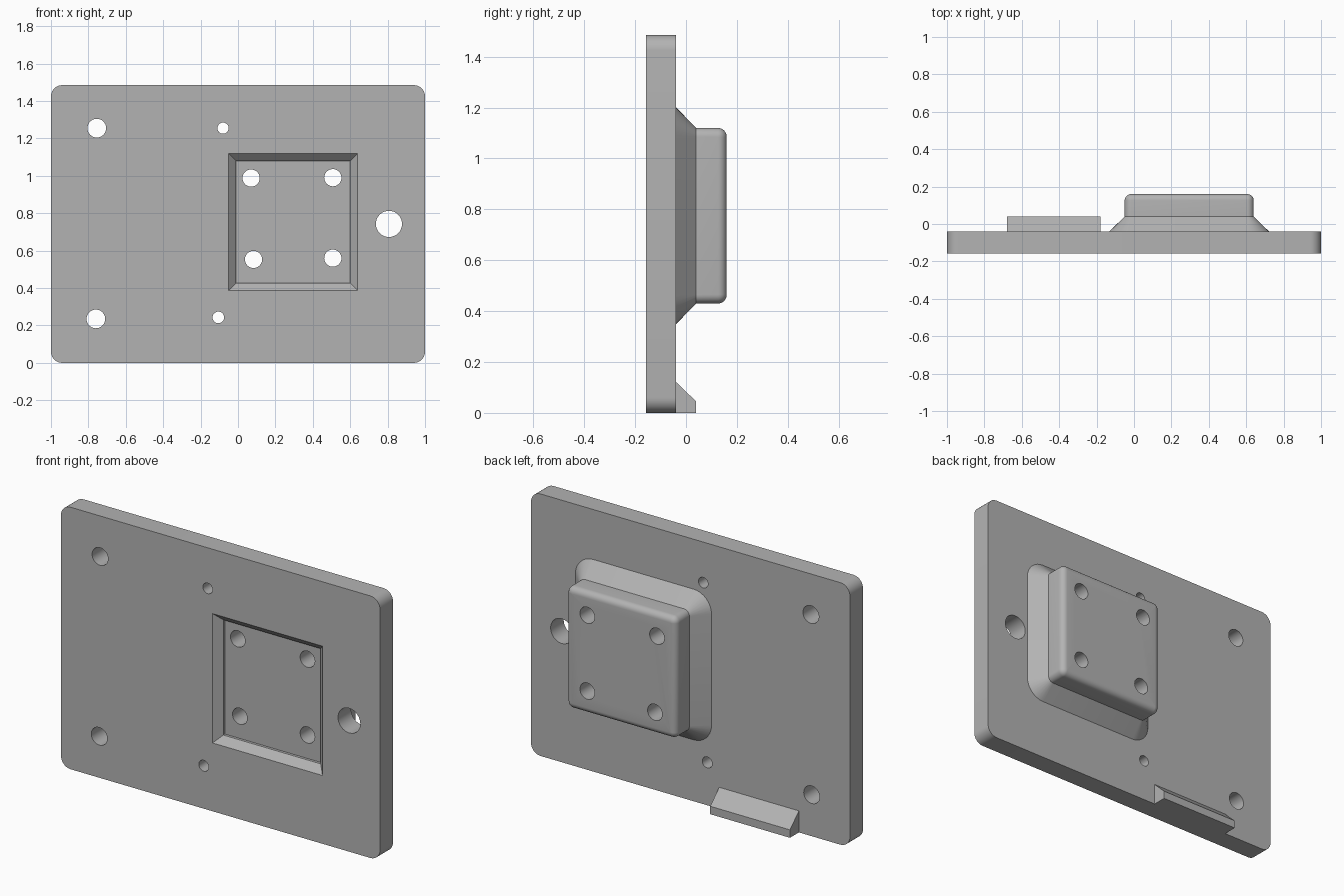
import bpy, bmesh, math

cube = bpy.data.objects.get("Cube")
if cube:
    bpy.data.objects.remove(cube, do_unlink=True)

grey = bpy.data.materials.new("plain_grey")
grey.use_nodes = True
grey.diffuse_color = (0.45, 0.45, 0.45, 1)
grey.node_tree.nodes["Principled BSDF"].inputs["Base Color"].default_value = (0.45, 0.45, 0.45, 1)

FRONT, BACK, OUT = -0.157, -0.04, 0.16


def outline(x0, x1, z0, z1, r, steps=8):
    """Rounded rectangle in the xz plane."""
    if r == 0:
        return [(x1, z1), (x0, z1), (x0, z0), (x1, z0)]
    pts = []
    centres = [(x1 - r, z1 - r), (x0 + r, z1 - r), (x0 + r, z0 + r), (x1 - r, z0 + r)]
    for q, (cx, cz) in enumerate(centres):
        for i in range(steps + 1):
            a = math.pi / 2 * (q + i / steps)
            pts.append((cx + r * math.cos(a), cz + r * math.sin(a)))
    return pts


def loft(name, sections):
    """Skin a list of (y, outline) sections and cap both ends."""
    bm = bmesh.new()
    rings = [[bm.verts.new((x, y, z)) for x, z in pts] for y, pts in sections]
    n = len(rings[0])
    for a, b in zip(rings, rings[1:]):
        for i in range(n):
            j = (i + 1) % n
            bm.faces.new((a[i], a[j], b[j], b[i]))
    bm.faces.new(rings[0])
    bm.faces.new(rings[-1][::-1])
    bmesh.ops.recalc_face_normals(bm, faces=bm.faces)
    mesh = bpy.data.meshes.new(name)
    bm.to_mesh(mesh)
    bm.free()
    mesh.materials.append(grey)
    obj = bpy.data.objects.new(name, mesh)
    bpy.context.collection.objects.link(obj)
    return obj


def combine(target, other, operation):
    """Apply a boolean and discard the second solid."""
    mod = target.modifiers.new(operation, 'BOOLEAN')
    mod.operation, mod.solver, mod.object = operation, 'EXACT', other
    bpy.context.view_layer.objects.active = target
    bpy.ops.object.modifier_apply(modifier=mod.name)
    bpy.data.objects.remove(other, do_unlink=True)


# Flat mounting plate
edge = outline(-1, 1, 0, 1.485, 0.06)
plate = loft("mounting_plate", [(FRONT, edge), (BACK, edge)])


# Raised boss: sloped skirt, straight sides, rounded rim
def boss_ring(grow, r):
    return outline(-0.05 - grow, 0.64 + grow, 0.43 - grow, 1.12 + grow, r)


sections = [(BACK - 0.03, boss_ring(0.082, 0.112)), (BACK, boss_ring(0.082, 0.112)),
            (0.04, boss_ring(0, 0.035))]
rim = 0.034
for i in range(7):
    a = math.pi / 2 * i / 6
    inset = rim * (1 - math.cos(a))
    sections.append((OUT - rim + rim * math.sin(a), boss_ring(-inset, 0.036 - inset)))
combine(plate, loft("boss", sections), 'UNION')


# Wedge foot along the bottom edge
def foot_ring(top):
    return outline(-0.68, -0.18, 0, top, 0)


combine(plate, loft("foot", [(BACK - 0.03, foot_ring(0.122)), (BACK, foot_ring(0.122)),
                             (0.04, foot_ring(0.045))]), 'UNION')

# Square recess with bevelled sides in the front
opening = outline(-0.05, 0.64, 0.387, 1.12, 0)
floor = outline(-0.01, 0.6, 0.427, 1.08, 0)
combine(plate, loft("recess", [(FRONT - 0.05, opening), (FRONT, opening),
                               (FRONT + 0.04, floor), (FRONT + 0.055, floor)]), 'DIFFERENCE')

# Through holes: x, z, radius
holes = [(-0.755, 1.255, 0.05), (-0.76, 0.235, 0.05), (-0.08, 1.255, 0.03),
         (-0.105, 0.243, 0.031), (0.07, 0.988, 0.046), (0.507, 0.99, 0.046),
         (0.083, 0.553, 0.046), (0.507, 0.56, 0.046), (0.807, 0.743, 0.07)]
for x, z, r in holes:
    ring = outline(x - r, x + r, z - r, z + r, r * 0.9999)
    combine(plate, loft("hole", [(-0.3, ring), (0.3, ring)]), 'DIFFERENCE')

# Smooth curved areas, keep crisp edges
bpy.ops.object.select_all(action='DESELECT')
plate.select_set(True)
bpy.context.view_layer.objects.active = plate
bpy.ops.object.shade_smooth_by_angle(angle=math.radians(30))
